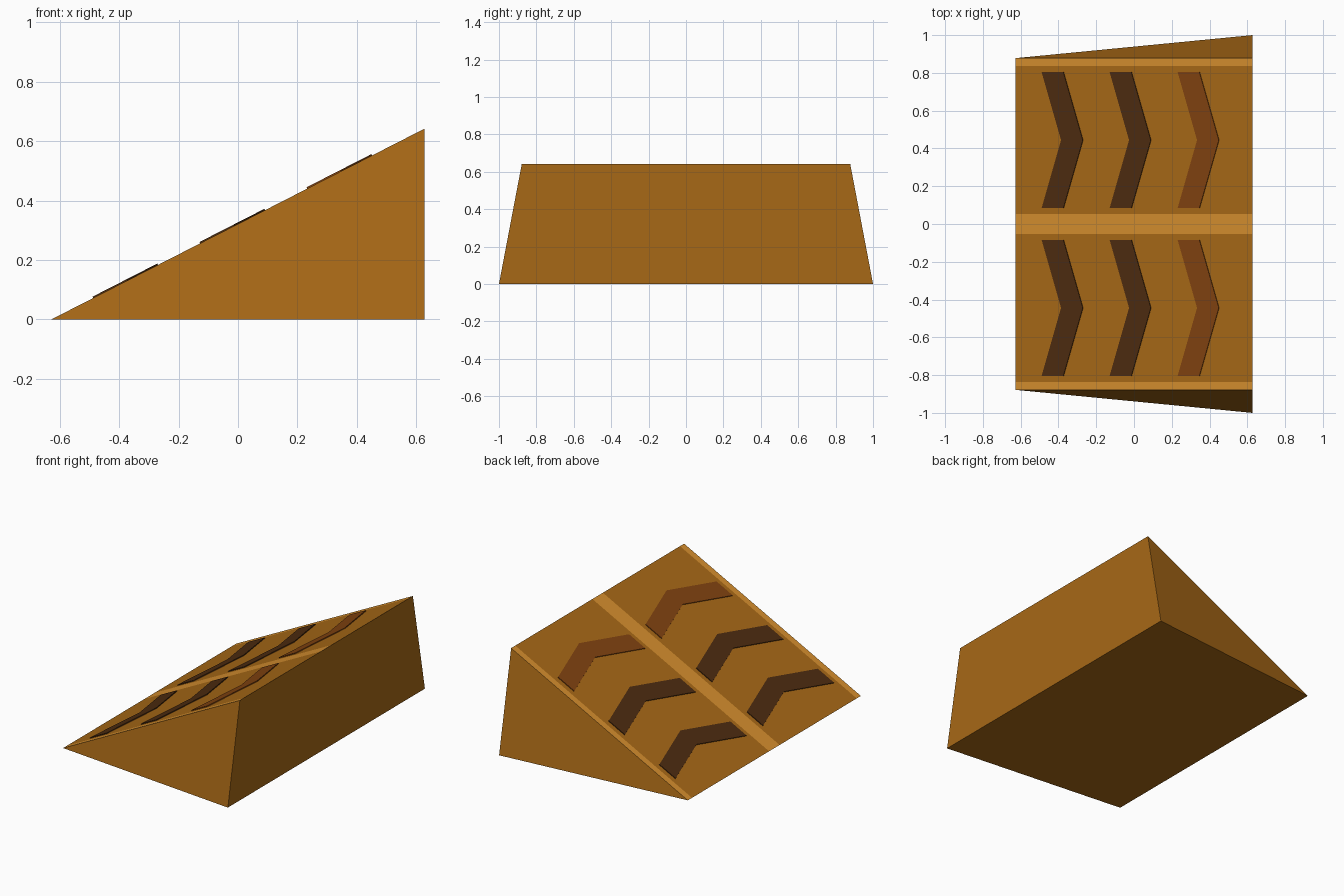
import bpy, bmesh
from mathutils import Vector

if "Cube" in bpy.data.objects:
    bpy.data.objects.remove(bpy.data.objects["Cube"])

HALF_X, HALF_Y, TOP_Y, HEIGHT = 0.628, 1.0, 0.878, 0.642
SLOPE = HEIGHT / (2 * HALF_X)
NORMAL = Vector((-SLOPE, 0, 1)).normalized()


def material(name, rgb):
    m = bpy.data.materials.new(name)
    m.diffuse_color = (*rgb, 1)
    m.use_nodes = True
    m.node_tree.nodes["Principled BSDF"].inputs["Base Color"].default_value = m.diffuse_color
    return m


def on_slope(x, y):
    return Vector((x, y, (x + HALF_X) * SLOPE))


def finish(bm, name, mats):
    bmesh.ops.recalc_face_normals(bm, faces=bm.faces)
    mesh = bpy.data.meshes.new(name)
    bm.to_mesh(mesh)
    bm.free()
    for m in mats:
        mesh.materials.append(m)
    obj = bpy.data.objects.new(name, mesh)
    bpy.context.collection.objects.link(obj)
    return obj


amber = material("amber", (0.39, 0.14, 0.008))
light = material("light_stripe", (0.66, 0.27, 0.027))
dark = material("dark_arrow", (0.075, 0.025, 0.005))
rust = material("rust_arrow", (0.22, 0.055, 0.005))

# Ramp body: the slope is split lengthwise into painted stripes
bm = bmesh.new()
ys = [-TOP_Y, -0.836, -0.053, 0.053, 0.836, TOP_Y]
low = [bm.verts.new(on_slope(-HALF_X, y)) for y in ys]
high = [bm.verts.new(on_slope(HALF_X, y)) for y in ys]
foot = [bm.verts.new((HALF_X, s * HALF_Y, 0)) for s in (-1, 1)]
for i in range(5):
    f = bm.faces.new((low[i], high[i], high[i + 1], low[i + 1]))
    f.material_index = 1 - i % 2
bm.faces.new((low[0], foot[0], high[0]))
bm.faces.new((low[-1], high[-1], foot[1]))
bm.faces.new([foot[0], foot[1]] + high[::-1])
bm.faces.new([foot[1], foot[0]] + low)
finish(bm, "ramp_body", [amber, light])


# Raised arrow plates, two lanes of three
def arrow(name, x, y, mat):
    w, tip, half = 0.115, 0.103, 0.36
    outline = [(0, half), (tip, 0), (0, -half), (w, -half), (w + tip, 0), (w, half)]
    bm = bmesh.new()
    base = [on_slope(x + px, y + py) for px, py in outline]
    bottom = [bm.verts.new(p - NORMAL * 0.003) for p in base]
    top = [bm.verts.new(p + NORMAL * 0.005) for p in base]
    for a, b, c, d in ((0, 1, 4, 5), (1, 2, 3, 4)):
        for ring in (bottom, top):
            bm.faces.new((ring[a], ring[b], ring[c], ring[d]))
    for i in range(6):
        j = (i + 1) % 6
        bm.faces.new((bottom[i], bottom[j], top[j], top[i]))
    finish(bm, name, [mat])


for side, y in (("left", 0.444), ("right", -0.444)):
    for i in range(3):
        arrow(f"arrow_{side}_{i + 1}", -0.487 + 0.36 * i, y, rust if i == 2 else dark)
